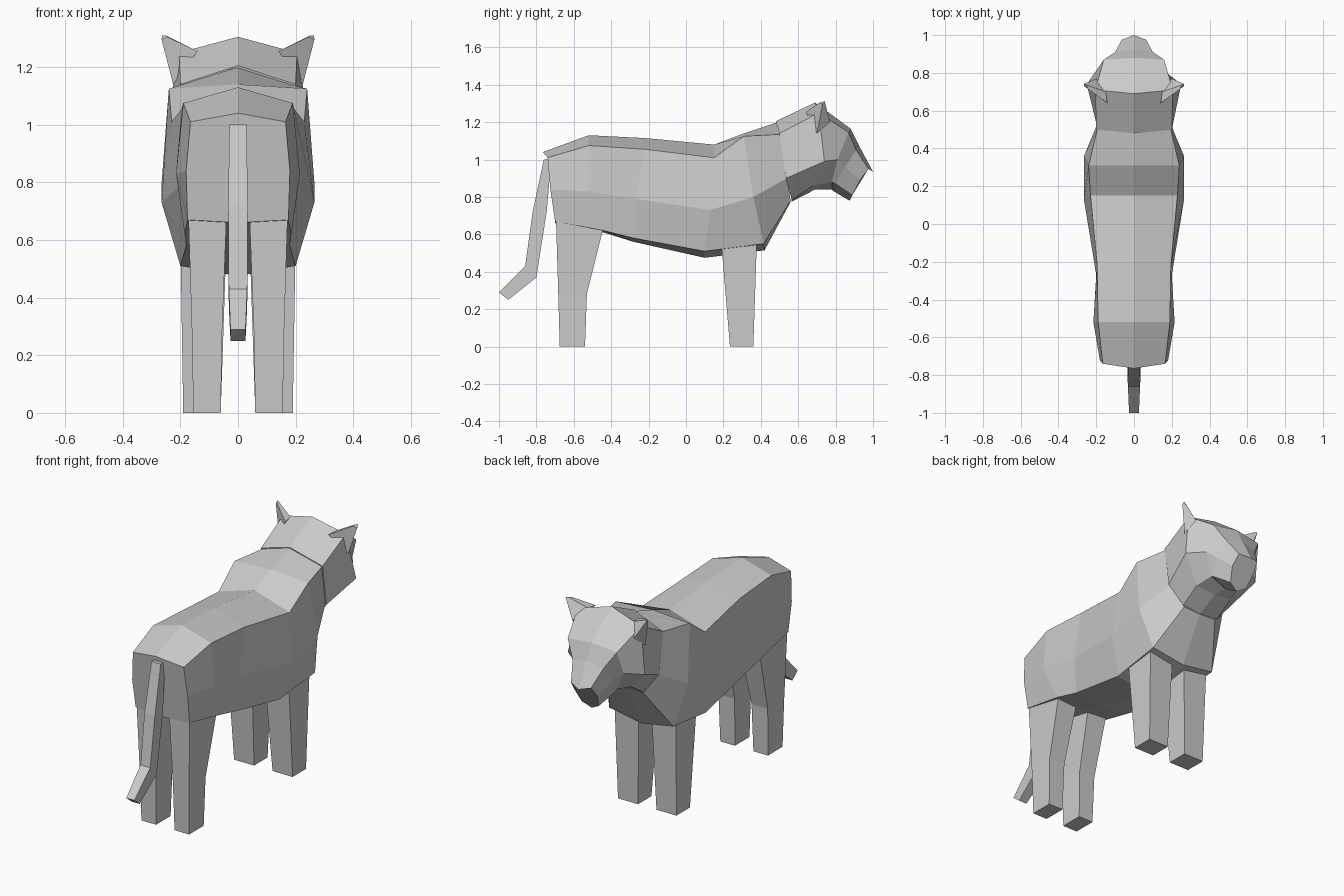
import bpy, bmesh


def new_object(name, bm):
    bmesh.ops.recalc_face_normals(bm, faces=bm.faces)
    mesh = bpy.data.meshes.new(name)
    bm.to_mesh(mesh)
    bm.free()
    obj = bpy.data.objects.new(name, mesh)
    bpy.context.collection.objects.link(obj)
    return obj


def loft(name, rings):
    """Skin closed rings of equal length and cap both ends."""
    bm = bmesh.new()
    loops = [[bm.verts.new(p) for p in ring] for ring in rings]
    n = len(loops[0])
    for a, b in zip(loops, loops[1:]):
        for i in range(n):
            j = (i + 1) % n
            bm.faces.new((a[i], a[j], b[j], b[i]))
    bm.faces.new(loops[0])
    bm.faces.new(loops[-1])
    return new_object(name, bm)


def whole(half):
    """Complete a half section (top centre to bottom centre) by reflection."""
    return half + [(-x, y, z) for x, y, z in reversed(half[1:-1])]


def mirror_x(obj):
    mod = obj.modifiers.new("mirror", 'MIRROR')
    mod.use_axis[0] = True


# Torso, rump to neck
torso = [
    [(0, -.765, 1.04), (.165, -.74, 1.01), (.18, -.725, .84), (.175, -.70, .67), (0, -.70, .66)],
    [(0, -.52, 1.13), (.19, -.52, 1.075), (.215, -.52, .83), (.185, -.44, .62), (0, -.44, .61)],
    [(0, -.22, 1.115), (.195, -.22, 1.055), (.20, -.27, .79), (.18, -.28, .58), (0, -.28, .56)],
    [(0, .15, 1.08), (.23, .15, 1.01), (.265, .13, .73), (.20, .10, .51), (0, .10, .475)],
    [(0, .31, 1.14), (.24, .31, 1.125), (.265, .36, .80), (.21, .415, .55), (0, .42, .515)],
    [(0, .49, 1.20), (.195, .50, 1.135), (.19, .54, .90), (.11, .56, .78), (0, .56, .775)],
]
loft("torso", [whole(s) for s in torso])

# Head, nape to nose
head = [
    [(0, .48, 1.205), (.20, .50, 1.14), (.20, .535, .90), (.12, .565, .785), (0, .565, .775)],
    [(0, .69, 1.305), (.205, .71, 1.25), (.25, .74, .99), (.12, .68, .86), (0, .69, .84)],
    [(0, .88, 1.165), (.16, .87, 1.145), (.16, .81, 1.00), (.10, .78, .88), (0, .78, .84)],
    [(0, .925, 1.075), (.10, .91, 1.05), (.12, .85, .96), (.10, .80, .87), (0, .79, .83)],
    [(0, 1.0, .935), (.065, .975, .95), (.075, .93, .89), (.055, .89, .81), (0, .875, .78)],
]
loft("head", [whole(s) for s in head])

# Pointed ears
ear = loft("ears", [
    [(.14, .64, 1.255), (.225, .70, 1.14), (.20, .77, 1.20), (.15, .70, 1.26)],
    [(.245, .715, 1.305), (.265, .73, 1.295), (.264, .742, 1.31), (.25, .735, 1.31)],
])
mirror_x(ear)


# Legs: levels of (z, x inner, x outer, y back, y front)
def legs(name, levels):
    mirror_x(loft(name, [
        [(xi, yb, z), (xo, yb, z), (xo, yf, z), (xi, yf, z)]
        for z, xi, xo, yb, yf in levels]))


legs("front_legs", [(0, .06, .19, .235, .36), (.60, .04, .20, .185, .38)])
legs("hind_legs", [(0, .06, .155, -.675, -.54), (.28, .055, .16, -.683, -.53),
                   (.68, .04, .172, -.695, -.43)])

# Tail: levels of (half width, outer y/z, inner y/z)
tail = [(.03, -.76, 1.0, -.72, 1.0), (.034, -.82, .72, -.745, .72),
        (.032, -.86, .43, -.80, .37), (.026, -1.0, .29, -.95, .25)]
loft("tail", [[(-w, yo, zo), (w, yo, zo), (w, yi, zi), (-w, yi, zi)]
              for w, yo, zo, yi, zi in tail])
